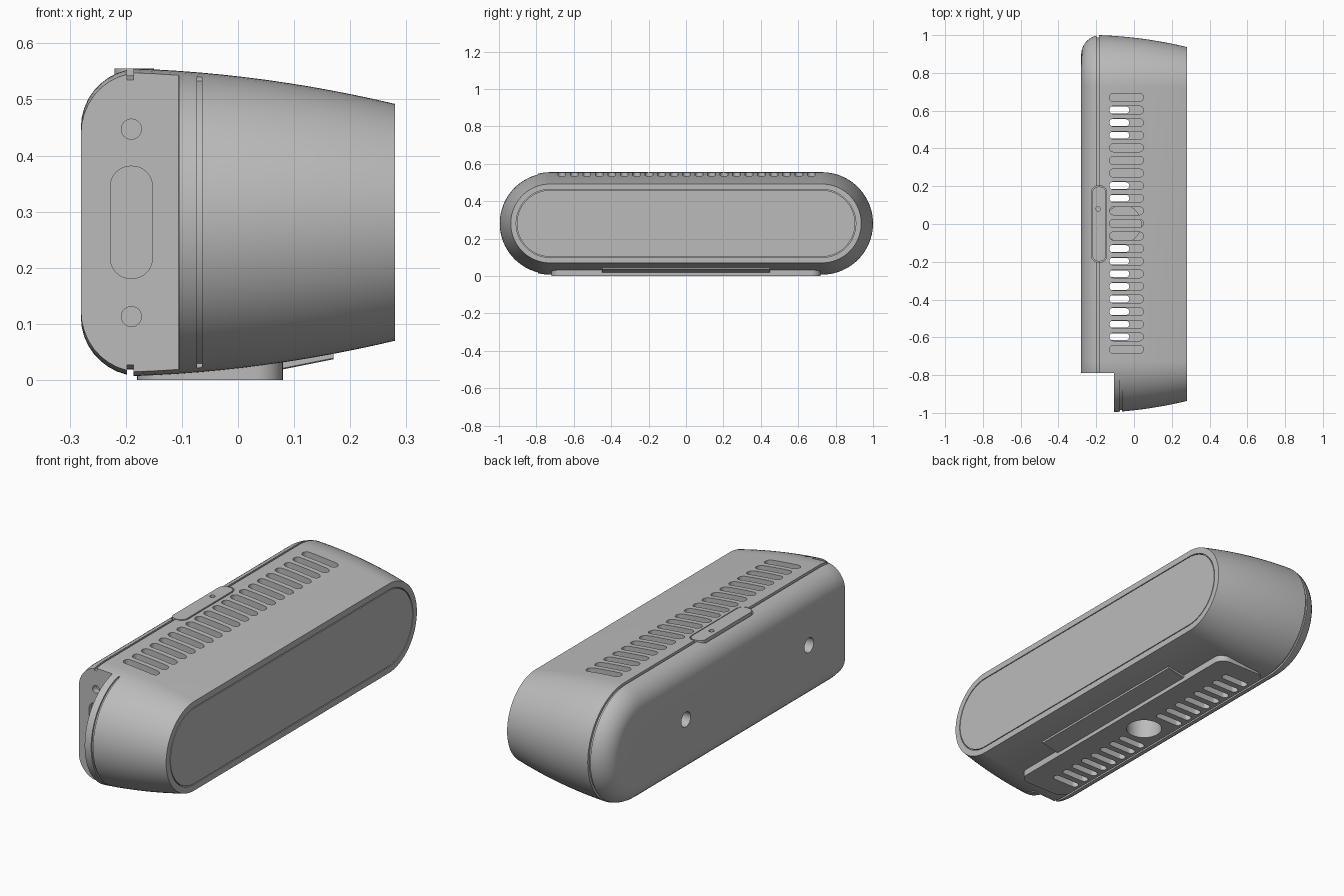
import bpy
import bmesh
from math import cos, sin, pi, sqrt

if "Cube" in bpy.data.objects:
    bpy.data.objects.remove(bpy.data.objects["Cube"], do_unlink=True)

GREY = bpy.data.materials.new("plain grey")
GREY.use_nodes = True
TONE = (0.5, 0.5, 0.5, 1)
GREY.diffuse_color = TONE
GREY.node_tree.nodes["Principled BSDF"].inputs["Base Color"].default_value = TONE

MID = 0.281       # height of the body axis
HALF = 0.726      # half length of the straight part of the body
AXES = {"x": lambda p, u, v: (p, u, v),
        "y": lambda p, u, v: (u, p, v),
        "z": lambda p, u, v: (u, v, p)}


def outline(w, h, r, steps):
    """Rounded rectangle, anticlockwise."""
    pts = []
    for k, (sx, sy) in enumerate([(1, 1), (-1, 1), (-1, -1), (1, -1)]):
        for i in range(steps + 1):
            a = (k + i / steps) * pi / 2
            pts.append((sx * (w / 2 - r) + r * cos(a), sy * (h / 2 - r) + r * sin(a)))
    return pts


def loft(name, axis, shapes, steps=8):
    """Each shape is a list of sections (position, centre u, centre v, w, h, r)."""
    bm = bmesh.new()
    for sections in shapes:
        rings = []
        for p, cu, cv, w, h, r in sections:
            rings.append([bm.verts.new(AXES[axis](p, cu + u, cv + v))
                          for u, v in outline(w, h, r, steps)])
        for a, b in zip(rings, rings[1:]):
            for i in range(len(a)):
                j = (i + 1) % len(a)
                bm.faces.new((a[i], a[j], b[j], b[i]))
        bm.faces.new(rings[0])
        bm.faces.new(rings[-1])
    bmesh.ops.remove_doubles(bm, verts=bm.verts, dist=0.00001)
    bmesh.ops.recalc_face_normals(bm, faces=bm.faces)
    mesh = bpy.data.meshes.new(name)
    bm.to_mesh(mesh)
    bm.free()
    mesh.materials.append(GREY)
    ob = bpy.data.objects.new(name, mesh)
    bpy.context.collection.objects.link(ob)
    return ob


def prism(name, axis, lo, hi, places, w, h, r, steps=8):
    """Same rounded prism at every (u, v) place."""
    return loft(name, axis, [[(lo, u, v, w, h, r), (hi, u, v, w, h, r)]
                             for u, v in places], steps)


def activate(ob):
    bpy.ops.object.select_all(action="DESELECT")
    ob.select_set(True)
    bpy.context.view_layer.objects.active = ob


def cut(cutter, *targets):
    cutter.hide_render = True
    for ob in targets:
        activate(ob)
        mod = ob.modifiers.new("cut", "BOOLEAN")
        mod.operation = "DIFFERENCE"
        mod.solver = "EXACT"
        mod.object = cutter
        bpy.ops.object.modifier_apply(modifier=mod.name)
    bpy.data.objects.remove(cutter, do_unlink=True)


def stadium(x, r):
    return (x, 0, MID, 2 * (HALF + r), 2 * r, r)


# Body: filleted back, seam groove, gently tapering front
FILLET, FULL = 0.105, 0.274
profile = []
for i in range(9):
    a = i / 8 * pi / 2 * 0.86
    profile.append((-0.28 + FILLET * (1 - cos(a)), FULL - FILLET + FILLET * sin(a)))
seam = profile[-1][0]
profile += [(seam, 0.262), (seam + 0.012, 0.262), (seam + 0.012, FULL)]
for i in range(1, 13):
    t = i / 12
    x = seam + 0.012 + t * (0.28 - seam - 0.012)
    profile.append((x, FULL - 0.063 * (0.25 * t + 0.75 * t * t)))
body = loft("body_shell", "x", [[stadium(x, r) for x, r in profile]], 20)

# Bottom pad, sloping label plate, and inside parts
pad = prism("bottom_pad", "z", 0, 0.045, [(-0.05, 0)], 0.26, 1.44, 0.05)
loft("bottom_label_plate", "x", [[(0.075, 0, 0.029, 0.9, 0.022, 0.002),
                                  (0.17, 0, 0.048, 0.9, 0.022, 0.002)]], 1)
socket = prism("bottom_socket", "z", 0.03, 0.15, [(-0.06, 0)], 0.2, 0.2, 0.1, 12)
prism("inner_module", "z", 0.1, 0.44, [(-0.07, 0.34)], 0.24, 0.22, 0.01, 2)

# Hollow inside and the notch at the end
cut(prism("cavity", "z", 0.05, 0.51, [(-0.075, 0)], 0.29, 1.44, 0.01, 2), body)
cut(prism("end_notch", "z", -0.1, 0.7, [(-0.305, -1.09)], 0.4, 0.6, 0.001, 1), body)

# Short seam around the end beside the notch
ring = loft("end_seam", "x", [[stadium(-0.073, 0.3), stadium(-0.064, 0.3)]], 20)
cut(loft("seam_core", "x", [[stadium(-0.1, 0.26), stadium(0, 0.26)]], 20), ring)
cut(prism("seam_limit", "z", -0.2, 0.8, [(0, 0.21)], 1, 2, 0.01, 1), ring)
cut(ring, body)

# Vent rows
rows = [0.67 - i * 0.0667 for i in range(21)]
cut(prism("top_vents", "z", 0.45, 0.65, [(-0.04, y) for y in rows],
          0.18, 0.042, 0.0205, 6), body)
low_rows = [(-0.095, y) for y in rows[1:-1] if abs(y) > 0.1]
cut(prism("bottom_vents", "z", -0.1, 0.08, low_rows, 0.14, 0.036, 0.0175, 6), body, pad)

# Round socket below, screw holes behind and in the notch
cut(prism("socket_hole", "z", -0.1, 0.11, [(-0.06, 0)], 0.16, 0.16, 0.08, 12),
    body, pad, socket)
cut(prism("wall_holes", "x", -0.4, -0.2, [(-0.52, MID), (0.4, MID)],
          0.07, 0.07, 0.035, 6), body)
cut(prism("notch_holes", "y", -0.9, -0.76, [(-0.19, 0.447), (-0.19, 0.113)],
          0.036, 0.036, 0.018, 6), body)
cut(prism("cable_recess", "y", -0.9, -0.77, [(-0.19, MID)], 0.075, 0.2, 0.036), body)

# Latch on top, set in its own pocket
cut(prism("latch_pocket", "z", 0.53, 0.7, [(-0.185, 0)], 0.08, 0.405, 0.034), body)
latch = prism("top_latch", "z", 0.525, 0.555, [(-0.185, 0)], 0.07, 0.395, 0.03)
cut(prism("latch_hole", "z", 0.54, 0.7, [(-0.19, 0.08)], 0.024, 0.024, 0.012), latch)

# Front panel set flush behind a fine groove
cut(loft("panel_pocket", "x", [[stadium(0.265, 0.182), stadium(0.4, 0.182)]], 20), body)
loft("front_panel", "x", [[stadium(0.26, 0.178), stadium(0.28, 0.178)]], 20)

for ob in list(bpy.context.scene.objects):
    if ob.type == "MESH":
        activate(ob)
        bpy.ops.object.shade_smooth_by_angle(angle=0.5)
